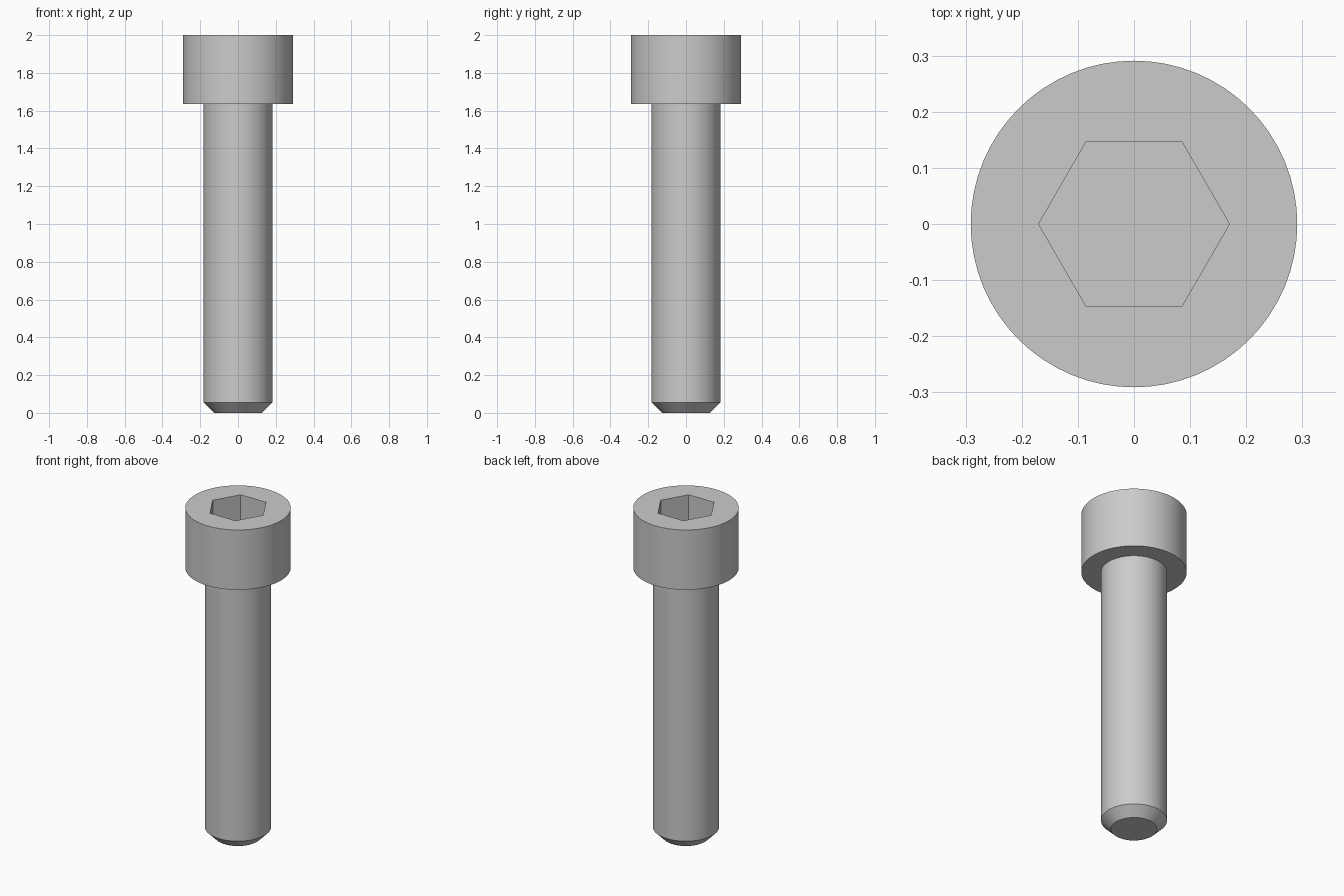
import bpy
import math

default = bpy.data.objects.get("Cube")
if default:
    bpy.data.objects.remove(default, do_unlink=True)

SIDES = 64
HEAD_R, SHAFT_R, TIP_R = 0.291, 0.182, 0.127
HEAD_Z, TOP_Z, CHAMFER = 1.636, 2.0, 0.055
HEX_R, SOCKET_DEPTH = 0.17, 0.182

steel = bpy.data.materials.new("grey_steel")
steel.use_nodes = True
grey = (0.6, 0.6, 0.6, 1)
steel.diffuse_color = grey
steel.node_tree.nodes["Principled BSDF"].inputs["Base Color"].default_value = grey


def frustum(name, r_low, r_high, z_low, z_high, sides=SIDES, turn=0):
    """Upright cylinder or cone section between two heights."""
    bpy.ops.mesh.primitive_cone_add(
        vertices=sides, radius1=r_low, radius2=r_high, depth=z_high - z_low,
        location=(0, 0, (z_low + z_high) / 2), rotation=(0, 0, turn))
    obj = bpy.context.object
    obj.name = name
    obj.data.materials.append(steel)
    return obj


def finish(obj):
    bpy.ops.object.select_all(action='DESELECT')
    obj.select_set(True)
    bpy.context.view_layer.objects.active = obj
    bpy.ops.object.shade_smooth_by_angle(angle=math.radians(30))


# Cylindrical head with a hexagonal socket, points along x
head = frustum("head", HEAD_R, HEAD_R, HEAD_Z, TOP_Z)
cutter = frustum("socket_cutter", HEX_R, HEX_R, TOP_Z - SOCKET_DEPTH,
                 TOP_Z + 0.1, sides=6, turn=math.radians(30))
cutter.hide_render = True
cut = head.modifiers.new("socket", 'BOOLEAN')
cut.operation = 'DIFFERENCE'
cut.solver = 'EXACT'
cut.object = cutter
bpy.context.view_layer.objects.active = head
bpy.ops.object.modifier_apply(modifier=cut.name)
bpy.data.objects.remove(cutter, do_unlink=True)
finish(head)

# Plain round shaft
finish(frustum("shaft", SHAFT_R, SHAFT_R, CHAMFER, HEAD_Z))

# Chamfered tip
finish(frustum("chamfered_tip", TIP_R, SHAFT_R, 0, CHAMFER))
